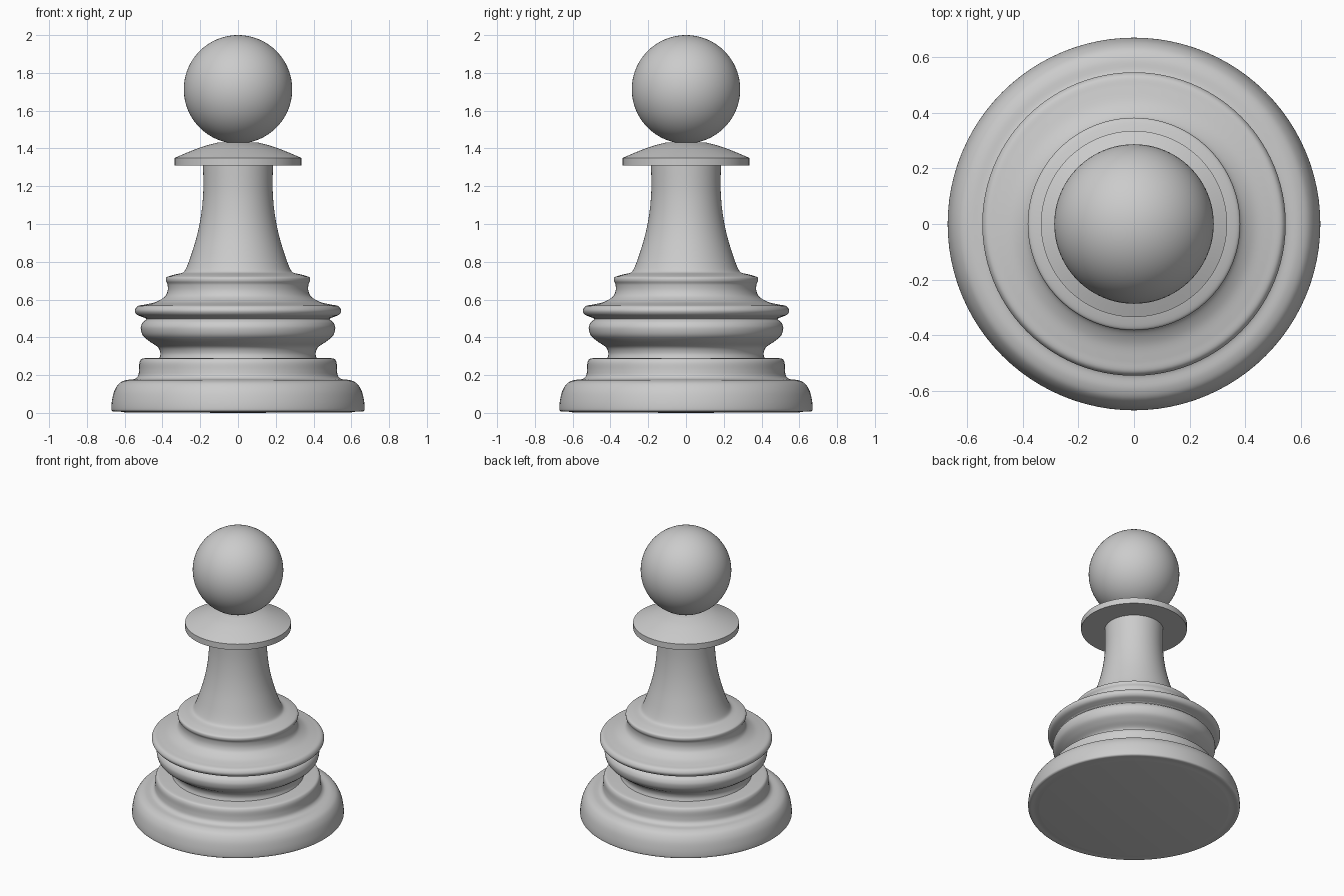
import bpy, bmesh, math
from mathutils import Vector

if "Cube" in bpy.data.objects:
    bpy.data.objects.remove(bpy.data.objects["Cube"])

SIDES = 96


def smooth_path(pts, steps=5):
    """Catmull-Rom curve through (radius, z) points."""
    p = [Vector(q) for q in pts]
    if len(p) < 3:
        return p
    p = [p[0]] + p + [p[-1]]
    out = []
    for i in range(1, len(p) - 2):
        a, b, c, d = p[i - 1:i + 3]
        # limit tangents by the segment length to avoid overshoot
        length = (c - b).length
        t1, t2 = (c - a) / 2, (d - b) / 2
        for t in (t1, t2):
            if t.length > length:
                t *= length / t.length
        for k in range(steps):
            s = k / steps
            out.append(b * (2*s**3 - 3*s**2 + 1) + t1 * (s**3 - 2*s**2 + s)
                       + c * (3*s**2 - 2*s**3) + t2 * (s**3 - s**2))
    return out + [p[-1]]


def lathe(name, *sections):
    """Spin smooth sections, joined at sharp corners, around z (bottom to top)."""
    path = []
    for sec in sections:
        for q in smooth_path(sec):
            if not path or (q - path[-1]).length > 1e-5:
                path.append(q)
    bm = bmesh.new()
    verts = [bm.verts.new((r, 0, z)) for r, z in path]
    edges = [bm.edges.new(e) for e in zip(verts, verts[1:])]
    bmesh.ops.spin(bm, geom=verts + edges, cent=(0, 0, 0), axis=(0, 0, 1),
                   angle=math.tau, steps=SIDES, use_duplicate=False)
    bmesh.ops.remove_doubles(bm, verts=bm.verts, dist=1e-5)
    bmesh.ops.recalc_face_normals(bm, faces=bm.faces)
    mesh = bpy.data.meshes.new(name)
    bm.to_mesh(mesh)
    bm.free()
    obj = bpy.data.objects.new(name, mesh)
    bpy.context.collection.objects.link(obj)
    bpy.context.view_layer.objects.active = obj
    obj.select_set(True)
    bpy.ops.object.shade_smooth_by_angle(angle=math.radians(40))
    obj.select_set(False)


# Wide foot with rounded rim and the stepped ring above it
lathe("base",
      [(0, 0), (0.60, 0.003)],
      [(0.60, 0.003), (0.63, 0.007), (0.66, 0.007), (0.67, 0.016), (0.668, 0.06),
       (0.655, 0.115), (0.63, 0.155), (0.595, 0.173), (0.55, 0.179),
       (0.53, 0.195), (0.524, 0.225), (0.522, 0.265), (0.512, 0.285), (0.49, 0.29)],
      [(0.49, 0.29), (0, 0.29)])

# Turned mouldings: waist, bead, wide lip and upper ring, then flared stem
lathe("body",
      [(0, 0.285), (0.418, 0.285)],
      [(0.418, 0.285), (0.411, 0.315), (0.424, 0.348), (0.468, 0.378),
       (0.504, 0.41), (0.515, 0.45), (0.505, 0.478), (0.485, 0.497),
       (0.505, 0.507), (0.535, 0.52), (0.546, 0.542), (0.532, 0.565),
       (0.495, 0.573), (0.435, 0.587), (0.388, 0.615), (0.373, 0.645),
       (0.373, 0.68), (0.382, 0.70), (0.378, 0.718), (0.34, 0.731),
       (0.292, 0.743), (0.275, 0.765), (0.25, 0.83), (0.217, 0.94),
       (0.195, 1.05), (0.184, 1.17), (0.185, 1.315)],
      [(0.185, 1.315), (0, 1.315)])

# Sloping collar with a flat underside
lathe("collar",
      [(0, 1.31), (0.335, 1.31)],
      [(0.335, 1.31), (0.335, 1.35)],
      [(0.335, 1.35), (0.26, 1.382), (0.18, 1.412), (0.105, 1.432)],
      [(0.105, 1.432), (0, 1.432)])

# Ball head
bpy.ops.mesh.primitive_uv_sphere_add(segments=SIDES, ring_count=48,
                                     radius=0.287, location=(0, 0, 1.713))
head = bpy.context.object
head.name = "head"
bpy.ops.object.shade_smooth()
